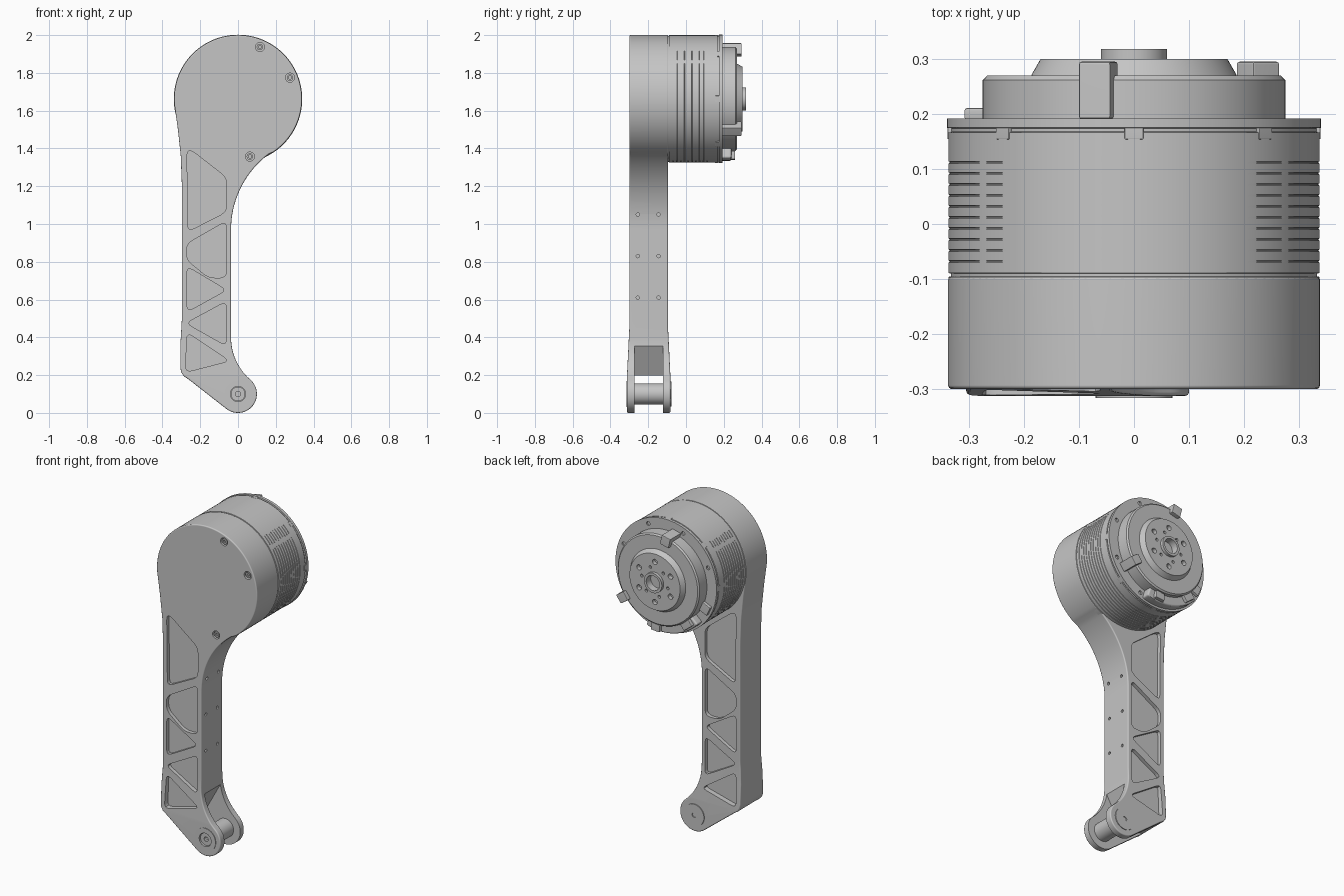
import bpy, bmesh, math
from mathutils import Matrix, Vector

if "Cube" in bpy.data.objects:
    bpy.data.objects.remove(bpy.data.objects["Cube"])

AXIS_Z = 1.662          # height of the motor axis
HEAD_R = 0.338          # radius of the arm head
FOOT_Z = 0.1            # height of the foot pin

grey = bpy.data.materials.new("mid grey")
grey.use_nodes = True
grey.diffuse_color = (0.56, 0.56, 0.56, 1)
grey.node_tree.nodes["Principled BSDF"].inputs["Base Color"].default_value = (0.56, 0.56, 0.56, 1)


def finish(name, bm):
    bm.normal_update()
    bmesh.ops.recalc_face_normals(bm, faces=bm.faces)
    if bm.calc_volume(signed=True) < 0:
        bmesh.ops.reverse_faces(bm, faces=bm.faces)
    mesh = bpy.data.meshes.new(name)
    bm.to_mesh(mesh)
    bm.free()
    mesh.materials.append(grey)
    obj = bpy.data.objects.new(name, mesh)
    bpy.context.collection.objects.link(obj)
    return obj


def arc(cx, cz, r, a0, a1, n):
    angles = [math.radians(a0 + (a1 - a0) * i / n) for i in range(n + 1)]
    return [(cx + r * math.cos(a), cz + r * math.sin(a)) for a in angles]


def circle(cx, cz, r, n=32):
    return arc(cx, cz, r, 0, 360, n)[:-1]


def polar(r, angle):
    a = math.radians(angle)
    return r * math.cos(a), AXIS_Z + r * math.sin(a)


def rounded(corners, d, n=4):
    """Round each corner of a polygon with a short quadratic curve."""
    out = []
    for i, c in enumerate(corners):
        p, c, q = Vector(corners[i - 1]), Vector(c), Vector(corners[(i + 1) % len(corners)])
        a = c + (p - c).normalized() * min(d, (p - c).length * 0.45)
        b = c + (q - c).normalized() * min(d, (q - c).length * 0.45)
        for k in range(n + 1):
            t = k / n
            out.append(tuple(a * (1 - t) ** 2 + c * 2 * t * (1 - t) + b * t * t))
    return out


def prism(name, pts, y0, y1, matrix=Matrix()):
    """Extrude an XZ outline along y."""
    bm = bmesh.new()
    near = [bm.verts.new((x, y0, z)) for x, z in pts]
    far = [bm.verts.new((x, y1, z)) for x, z in pts]
    bm.faces.new(near)
    bm.faces.new(far[::-1])
    for i in range(len(pts)):
        bm.faces.new((near[i], near[i - 1], far[i - 1], far[i]))
    bm.transform(matrix)
    return finish(name, bm)


def lathe(name, profile, steps=96):
    """Spin a (radius, y) profile about the motor axis."""
    bm = bmesh.new()
    verts = [bm.verts.new((r, y, 0)) for r, y in profile]
    edges = [bm.edges.new(pair) for pair in zip(verts, verts[1:])]
    bmesh.ops.spin(bm, geom=verts + edges, cent=(0, 0, 0), axis=(0, 1, 0),
                   angle=math.tau, steps=steps, use_merge=True)
    bmesh.ops.remove_doubles(bm, verts=bm.verts, dist=0.00005)
    bm.transform(Matrix.Translation((0, 0, AXIS_Z)))
    return finish(name, bm)


def radial_box(name, r, angle, y, size, bevel=0.005):
    """Box of (radial, axial, tangential) size placed round the motor axis."""
    bm = bmesh.new()
    m = (Matrix.Translation((0, y, AXIS_Z)) @ Matrix.Rotation(-math.radians(angle), 4, 'Y')
         @ Matrix.Translation((r, 0, 0)) @ Matrix.Diagonal((*size, 1)))
    bmesh.ops.create_cube(bm, size=1, matrix=m)
    obj = finish(name, bm)
    add_bevel(obj, bevel, 2)


def apply(obj, mod):
    with bpy.context.temp_override(object=obj, active_object=obj):
        bpy.ops.object.modifier_apply(modifier=mod.name)


def add_bevel(obj, width, segments):
    mod = obj.modifiers.new("bevel", 'BEVEL')
    mod.width, mod.segments = width, segments
    mod.limit_method, mod.angle_limit = 'ANGLE', math.radians(50)
    apply(obj, mod)


def cut(obj, cutters):
    """Subtract cutters, trying a second solver if the first loses the part."""
    for c in cutters:
        before = obj.data.copy()
        for solver in ('EXACT', 'FLOAT'):
            mod = obj.modifiers.new("cut", 'BOOLEAN')
            mod.operation, mod.solver, mod.object = 'DIFFERENCE', solver, c
            apply(obj, mod)
            if len(obj.data.polygons) > 0.6 * len(before.polygons):
                break
            obj.data = before.copy()
        bpy.data.objects.remove(c)


# Arm: round head, slim shank, clevis foot
FRONT, BACK = -0.30, -0.095
MID = (FRONT + BACK) / 2
outline = arc(0, AXIS_Z, HEAD_R, -56.3, 185, 72)
outline += [(-0.318, 1.5), (-0.303, 1.36), (-0.297, 1.2), (-0.297, 0.5), (-0.305, 0.36),
            (-0.305, 0.24), (-0.301, 0.215), (-0.288, 0.195), (-0.265, 0.18)]
outline += arc(0, FOOT_Z, 0.1, 232, 409, 28)
outline += arc(0.26, 0.4, 0.297, 229, 180, 12)[1:]
outline += arc(0.463, 0.97, 0.5, 180, 123.7, 18)[:-1]
arm = prism("arm", outline, FRONT, BACK)

# Flare the foot slightly
bm = bmesh.new()
bm.from_mesh(arm.data)
for z in (0.45, 0.2):
    bmesh.ops.bisect_plane(bm, geom=bm.verts[:] + bm.edges[:] + bm.faces[:],
                           plane_co=(0, 0, z), plane_no=(0, 0, 1))
for v in bm.verts:
    t = min(1, max(0, (0.45 - v.co.z) / 0.25))
    v.co.y = MID + (v.co.y - MID) * (1 + 0.12 * t)
bm.to_mesh(arm.data)
bm.free()
add_bevel(arm, 0.018, 4)

# Truss pockets on both faces
pockets = [
    [(-0.27, 1.39), (-0.24, 1.385), (-0.06, 1.245), (-0.06, 1.065), (-0.265, 0.96)],
    [(-0.062, 1.015), (-0.062, 0.715), (-0.155, 0.715), (-0.272, 0.81), (-0.272, 0.895)],
    [(-0.27, 0.775), (-0.06, 0.65), (-0.27, 0.535)],
    [(-0.062, 0.59), (-0.062, 0.355), (-0.275, 0.475)],
    [(-0.27, 0.425), (-0.045, 0.275), (-0.278, 0.215)],
]
cutters = []
for p in pockets:
    cutters.append(prism("cutter", rounded(p, 0.035), -0.4, FRONT + 0.022))
    cutters.append(prism("cutter", rounded(p, 0.035), BACK - 0.022, 0.0))

# Clevis slot, pin bore, head screws and side holes
slot = [(-0.5, -0.1), (0.3, -0.1), (0.3, 0.36), (-0.03, 0.36), (-0.12, 0.197), (-0.5, 0.197)]
cutters.append(prism("cutter", slot, -0.273, -0.122))
cutters.append(prism("cutter", circle(0, FOOT_Z, 0.04), -0.4, -0.2))
screws = [(0.116, 1.937), (0.275, 1.775), (0.063, 1.357)]
cutters += [prism("cutter", circle(x, z, 0.024), -0.4, FRONT + 0.02) for x, z in screws]
sideways = Matrix.Rotation(math.radians(-90), 4, 'Z')
for z in (0.61, 0.83, 1.05):
    for y in (-0.255, -0.145):
        cutters.append(prism("cutter", circle(-y, z, 0.009, 12), -0.06, 0.1, sideways))
cut(arm, cutters)

for i, (x, z) in enumerate(screws):
    screw = prism(f"head_screw_{i + 1}", circle(x, z, 0.017, 20), FRONT + 0.004, FRONT + 0.03)
    cut(screw, [prism("cutter", circle(x, z, 0.009, 6), -0.4, FRONT + 0.015)])

# Pivot pin and bosses
pin = prism("pivot_pin", circle(0, FOOT_Z, 0.056), -0.285, -0.11)
boss = prism("front_boss", circle(0, FOOT_Z, 0.07), -0.316, -0.28)
bush = prism("bushing", circle(0, FOOT_Z, 0.038), -0.306, -0.25)
back_boss = prism("back_boss", circle(0, FOOT_Z, 0.066), -0.1, -0.078)
cut(boss, [prism("cutter", circle(0, FOOT_Z, 0.04), -0.4, -0.2)])
for part in (pin, bush, back_boss):
    cut(part, [prism("cutter", circle(0, FOOT_Z, 0.014, 12), -0.4, 0)])

# Motor: grooved can, flange, stepped cover and hub
GROOVE, CAN = 0.3355, 0.3375
profile = [(0, -0.125), (0.337, -0.125), (0.337, -0.096), (0.333, -0.095),
           (0.333, -0.09), (CAN, -0.089)]
for i in range(10):
    y = -0.068 + i * 0.02
    profile += [(CAN, y - 0.002), (GROOVE, y - 0.001), (GROOVE, y + 0.001), (CAN, y + 0.002)]
profile += [(CAN, 0.166), (0.332, 0.168), (0.332, 0.174), (0.34, 0.175), (0.34, 0.192),
            (0.275, 0.192), (0.275, 0.262), (0.267, 0.27), (0.187, 0.27), (0.17, 0.3),
            (0.06, 0.3), (0.06, 0.318), (0.045, 0.318), (0.045, 0.275), (0, 0.275)]
motor = lathe("motor", profile)
for v in motor.data.vertices:        # grooves fade into dashes near the top
    dx, dz = v.co.x, v.co.z - AXIS_Z
    a = abs(math.degrees(math.atan2(dx, dz)))
    if abs(math.hypot(dx, dz) - GROOVE) < 0.0005 and (a < 35 or (a < 58 and int(a / 7.5) % 2)):
        v.co.x, v.co.z = dx * CAN / GROOVE, AXIS_Z + dz * CAN / GROOVE
holes = []
for k in range(6):
    holes.append(prism("cutter", circle(*polar(0.122, 60 * k + 30), 0.016, 16), 0.275, 0.4))
    holes.append(prism("cutter", circle(*polar(0.088, 60 * k + 10), 0.009, 12), 0.285, 0.4))
for k in range(8):
    holes.append(prism("cutter", circle(*polar(0.307, 45 * k + 22), 0.012, 12), 0.182, 0.4))
cut(motor, holes)

# Rim tabs round the flange
for k in range(8):
    radial_box(f"rim_tab_{k + 1}", 0.333, 45 * k, 0.165, (0.012, 0.022, 0.034), 0.002)

# Cover clips and the lower cable shroud
radial_box("top_clip", 0.268, 104, 0.243, (0.06, 0.104, 0.06))
radial_box("left_clip", 0.275, -35, 0.243, (0.06, 0.104, 0.055))
radial_box("right_clip", 0.298, 205, 0.2, (0.06, 0.022, 0.06))
shroud = prism("cable_shroud", arc(0, AXIS_Z, 0.328, 222, 288, 20)
               + arc(0, AXIS_Z, 0.262, 288, 222, 20), 0.185, 0.24)
add_bevel(shroud, 0.01, 3)
radial_box("cable_plug", 0.29, 232, 0.235, (0.05, 0.05, 0.07))
radial_box("cable_exit", 0.3, 275, 0.235, (0.045, 0.05, 0.06))

# Shading
for obj in bpy.context.collection.objects:
    if obj.type == 'MESH':
        bpy.ops.object.select_all(action='DESELECT')
        obj.select_set(True)
        bpy.context.view_layer.objects.active = obj
        bpy.ops.object.shade_smooth_by_angle(angle=math.radians(30))
        obj.modifiers.new("weighted normals", 'WEIGHTED_NORMAL').keep_sharp = True
